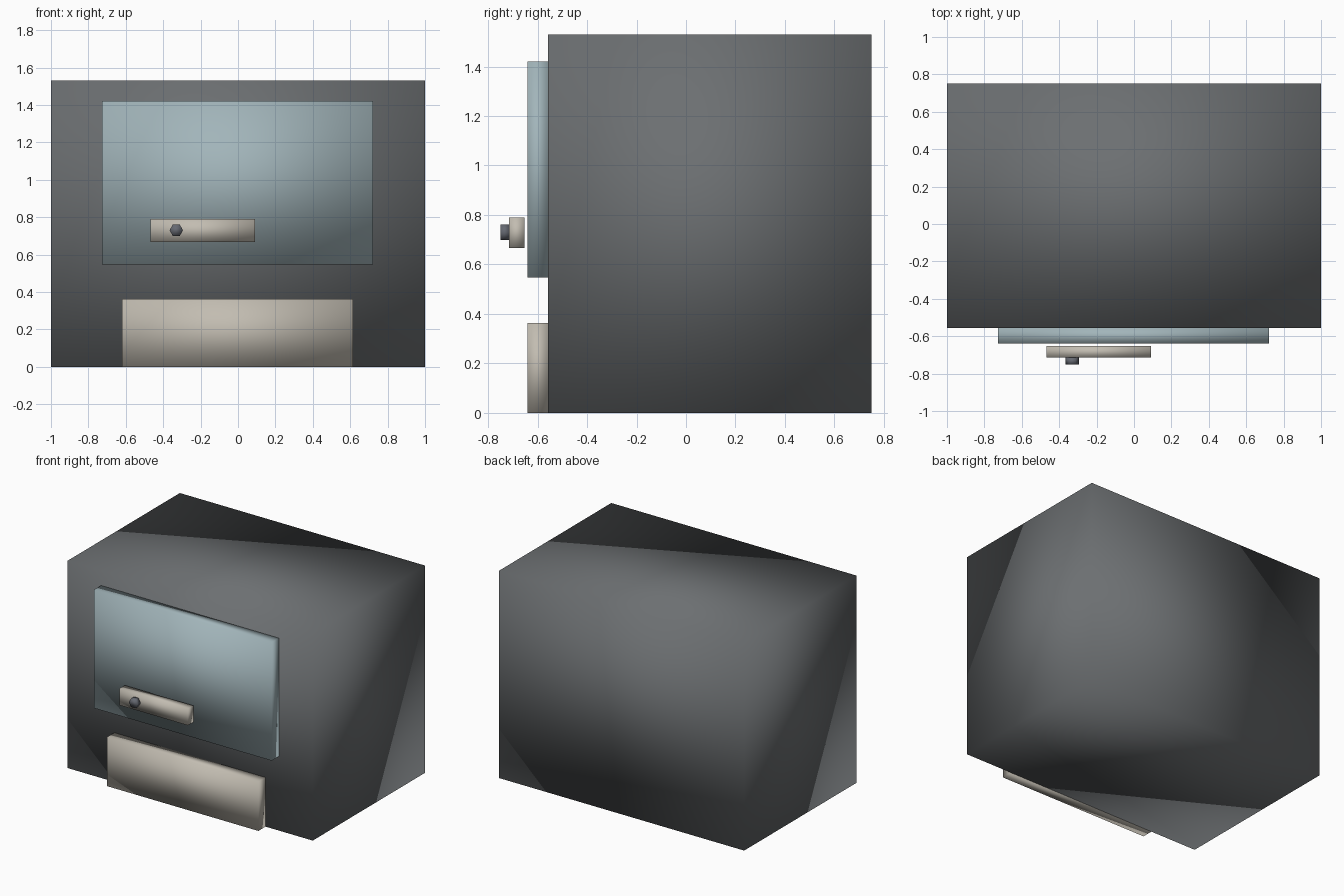
import bpy
import bmesh
from mathutils import Matrix, Vector

cube = bpy.data.objects.get("Cube")
if cube:
    bpy.data.objects.remove(cube, do_unlink=True)


def material(name, rgb):
    mat = bpy.data.materials.new(name)
    mat.use_nodes = True
    colour = (*rgb, 1.0)
    mat.diffuse_color = colour
    mat.node_tree.nodes["Principled BSDF"].inputs["Base Color"].default_value = colour
    return mat


def finish(name, bm, mat):
    mesh = bpy.data.meshes.new(name)
    bmesh.ops.recalc_face_normals(bm, faces=bm.faces)
    bm.to_mesh(mesh)
    bm.free()
    mesh.materials.append(mat)
    # soft shading rolls over every edge
    mesh.shade_smooth()
    obj = bpy.data.objects.new(name, mesh)
    bpy.context.collection.objects.link(obj)
    return obj


def box(name, x, y, z, mat):
    """Box spanning the (low, high) range on each axis."""
    spans = (x, y, z)
    centre = Vector([(a + b) / 2 for a, b in spans])
    size = Vector([b - a for a, b in spans])
    bm = bmesh.new()
    bmesh.ops.create_cube(bm, size=1, matrix=Matrix.Translation(centre) @ Matrix.Diagonal(size).to_4x4())
    return finish(name, bm, mat)


def knob(name, x, y, z, radius, mat):
    """Six-sided peg along the depth axis, corners pointing sideways."""
    bm = bmesh.new()
    turn = Matrix.Rotation(1.5707963, 4, "X")
    place = Matrix.Translation((x, sum(y) / 2, z))
    bmesh.ops.create_cone(bm, cap_ends=True, segments=6, radius1=radius, radius2=radius,
                          depth=y[1] - y[0], matrix=place @ turn @ Matrix.Rotation(0.5235988, 4, "Z"))
    # put a corner on the sideways axis whatever the start angle
    reach = max(v.co.x for v in bm.verts) - x
    if reach < radius * 0.95:
        bmesh.ops.rotate(bm, verts=bm.verts, cent=(x, 0, z), matrix=Matrix.Rotation(0.5235988, 3, "Y"))
    return finish(name, bm, mat)


charcoal = material("charcoal", (0.15, 0.16, 0.167))
blue_grey = material("blue grey", (0.36, 0.46, 0.49))
warm_grey = material("warm grey", (0.54, 0.505, 0.44))
dark_slate = material("dark slate", (0.13, 0.14, 0.165))

# main housing
box("housing", (-1, 1), (-0.557, 0.75), (0, 1.53), charcoal)

# front panels
box("upper_panel", (-0.727, 0.723), (-0.64, -0.557), (0.547, 1.42), blue_grey)
box("lower_panel", (-0.62, 0.615), (-0.64, -0.557), (0, 0.363), warm_grey)

# handle plate floating just ahead of the upper panel, with its knob
box("handle_plate", (-0.467, 0.092), (-0.715, -0.653), (0.667, 0.79), warm_grey)
knob("handle_knob", -0.33, (-0.75, -0.715), 0.73, 0.036, dark_slate)
